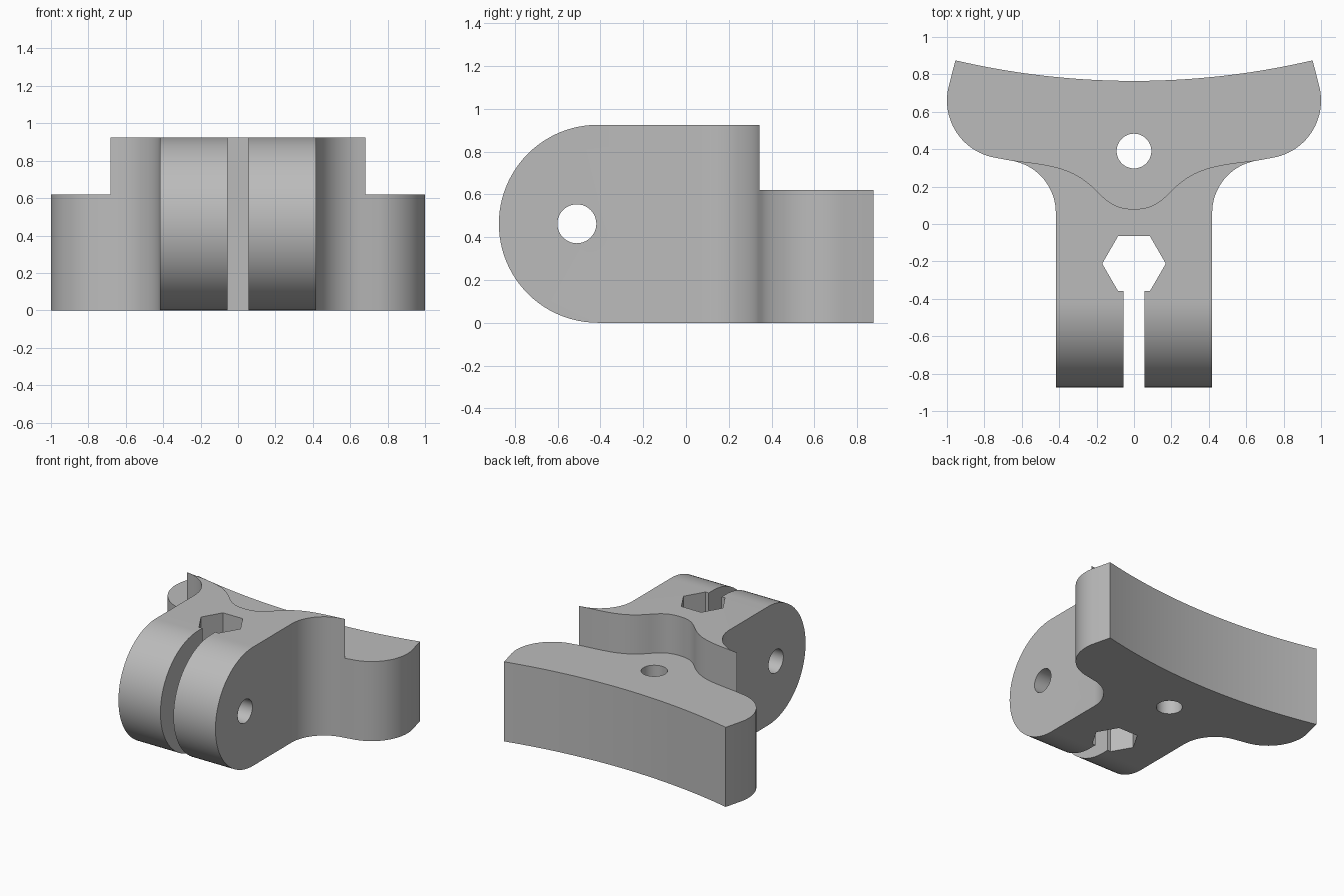
import bpy, bmesh, math
from mathutils import Matrix, Vector
from mathutils.geometry import interpolate_bezier

if "Cube" in bpy.data.objects:
    bpy.data.objects.remove(bpy.data.objects["Cube"])

grey = bpy.data.materials.new("plain grey")
grey.use_nodes = True
grey.diffuse_color = (0.5, 0.5, 0.5, 1)
grey.node_tree.nodes["Principled BSDF"].inputs["Base Color"].default_value = (0.5, 0.5, 0.5, 1)

HEIGHT, STEP = 0.925, 0.62
MID = HEIGHT / 2
# Maps a (y, z) profile extruded along its normal onto the x axis
SIDEWAYS = Matrix(((0, 0, 1, 0), (1, 0, 0, 0), (0, 1, 0, 0), (0, 0, 0, 1)))


def arc(cx, cy, r, start, end, n):
    """Points on an arc, angles in degrees."""
    angles = [math.radians(start + (end - start) * i / n) for i in range(n + 1)]
    return [(cx + r * math.cos(a), cy + r * math.sin(a)) for a in angles]


def ring(cx, cy, r, n, turn=0):
    return arc(cx, cy, r, turn, turn + 360, n)[:-1]


def mirrored(half):
    """Complete an outline whose right half runs from x = 0 or beyond."""
    return half + [(-x, y) for x, y in reversed(half) if x > 1e-5]


def bezier(*p):
    p = [Vector((x, y, 0)) for x, y in p]
    return [(v.x, v.y) for v in interpolate_bezier(*p, 14)]


def prism(name, outline, low, high, matrix=None):
    bm = bmesh.new()
    face = bm.faces.new([bm.verts.new((x, y, low)) for x, y in outline])
    ext = bmesh.ops.extrude_face_region(bm, geom=[face])
    top = [v for v in ext["geom"] if isinstance(v, bmesh.types.BMVert)]
    bmesh.ops.translate(bm, verts=top, vec=(0, 0, high - low))
    if matrix:
        bm.transform(matrix)
    bmesh.ops.recalc_face_normals(bm, faces=bm.faces)
    mesh = bpy.data.meshes.new(name)
    bm.to_mesh(mesh)
    bm.free()
    obj = bpy.data.objects.new(name, mesh)
    bpy.context.collection.objects.link(obj)
    mesh.materials.append(grey)
    return obj


# Clamp body: stem, filleted shoulders, rounded wings and concave back
back_r = 4.2
sweep = math.degrees(math.asin(0.955 / back_r))
half = [(0.418, -1.0)]
half += arc(0.70, 0.06, 0.282, 180, 98, 20)
half += arc(0.69, 0.66, 0.31, -80, 12, 24)
half += arc(0, 0.765 + back_r, back_r, sweep - 90, -90, 14)
body = prism("clamp_body", mirrored(half), -0.2, 1.2)

# Side profile rounds the front end and sets the height
side = arc(-0.412, MID, MID, 90, 270, 48) + [(1.1, 0), (1.1, HEIGHT)]
side_profile = prism("side_profile", side, -1.2, 1.2, SIDEWAYS)

# Lowered rear shelf with a curved step wall
wall = bezier((0, 0.08), (0.09, 0.08), (0.135, 0.11), (0.2, 0.178))
wall += bezier((0.2, 0.178), (0.33, 0.31), (0.45, 0.315), (0.68, 0.344))[1:]
wall += [(0.72, 0.3), (1.3, 0.2), (1.3, 1.2)]
shelf_cut = prism("shelf_cut", mirrored(wall), STEP, 1.4)

# Hexagonal shaft opening, clamping slot, bolt holes and nut pocket
cutters = [
    shelf_cut,
    prism("shaft_cut", ring(0, -0.212, 0.17, 6), -0.3, 1.3),
    prism("slot_cut", [(-0.056, -1.1), (0.056, -1.1), (0.056, -0.25), (-0.056, -0.25)], -0.3, 1.3),
    prism("mount_hole_cut", ring(0, 0.39, 0.093, 40), -0.3, 1.3),
    prism("bolt_hole_cut", ring(-0.51, MID, 0.091, 40), -1.3, 1.3, SIDEWAYS),
    prism("nut_pocket_cut", ring(-0.51, MID, 0.17, 6, 30), -0.7, -0.22, SIDEWAYS),
]

bpy.context.view_layer.objects.active = body
for tool in [side_profile] + cutters:
    tool.hide_render = True
    mod = body.modifiers.new(tool.name, "BOOLEAN")
    mod.operation = "INTERSECT" if tool is side_profile else "DIFFERENCE"
    mod.solver = "EXACT"
    mod.object = tool
    bpy.ops.object.modifier_apply(modifier=mod.name)
    bpy.data.objects.remove(tool)

# Smooth curved walls, crisp edges
bpy.ops.object.select_all(action="DESELECT")
body.select_set(True)
bpy.ops.object.shade_smooth_by_angle(angle=math.radians(25))
